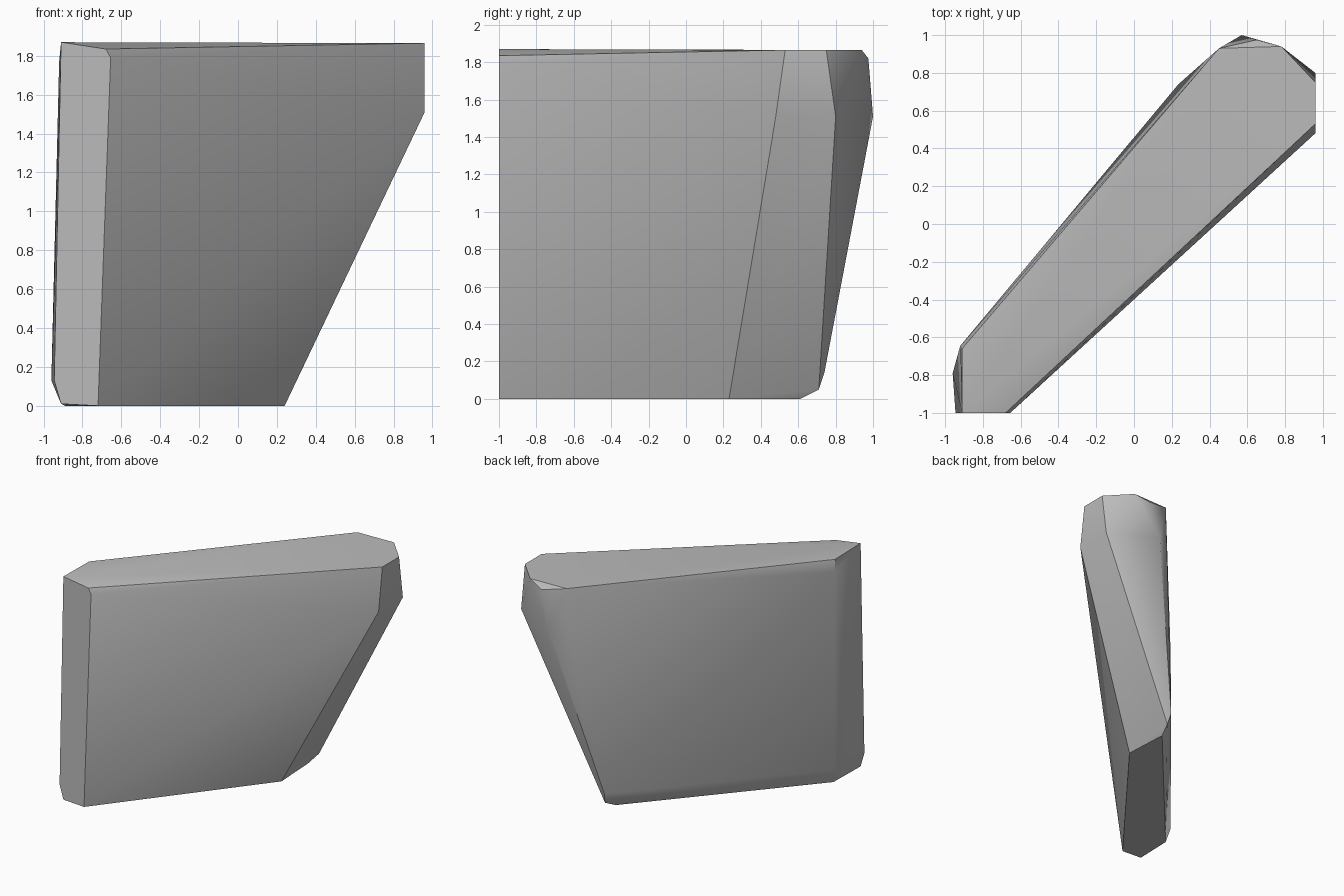
import bpy
import bmesh

cube = bpy.data.objects.get("Cube")
if cube:
    bpy.data.objects.remove(cube, do_unlink=True)

# Plain stone colour
stone = bpy.data.materials.new("grey_stone")
stone.use_nodes = True
grey = (0.5, 0.5, 0.5, 1)
stone.diffuse_color = grey
stone.node_tree.nodes["Principled BSDF"].inputs["Base Color"].default_value = grey

# Corners of the chipped slab, grouped by end
near_end = [
    (-.91, -1, 1.87), (-.68, -1, 1.835), (-.655, -1, 1.79),
    (-.72, -1, 0), (-.91, -1, .01), (-.945, -1, .13),
]
near_back_edge = [
    (-.91, -.66, 1.865), (-.92, -.645, 1.77),
    (-.96, -.79, .13), (-.92, -.645, .12), (-.89, -.67, 0),
]
far_end = [
    (.96, .53, 1.865), (.96, .75, 1.865), (.96, .80, 1.51), (.96, .48, 1.51),
]
far_back_edge = [
    (.45, .93, 1.865), (.78, .94, 1.865), (.65, .975, 1.82), (.57, 1, 1.51),
]
foot = [
    (.24, .23, 0), (.22, .61, 0), (.25, .71, .05), (.235, .74, .14),
]

# The slab is the convex solid around its corners
bm = bmesh.new()
for corner in near_end + near_back_edge + far_end + far_back_edge + foot:
    bm.verts.new(corner)
bmesh.ops.convex_hull(bm, input=bm.verts[:])
bmesh.ops.dissolve_limit(bm, angle_limit=.01, verts=bm.verts[:], edges=bm.edges[:])
bmesh.ops.recalc_face_normals(bm, faces=bm.faces[:])
mesh = bpy.data.meshes.new("stone_slab")
bm.to_mesh(mesh)
bm.free()
mesh.materials.append(stone)

slab = bpy.data.objects.new("stone_slab", mesh)
bpy.context.collection.objects.link(slab)
bpy.context.view_layer.objects.active = slab
slab.select_set(True)
bpy.ops.object.shade_smooth_by_angle(angle=.52)
